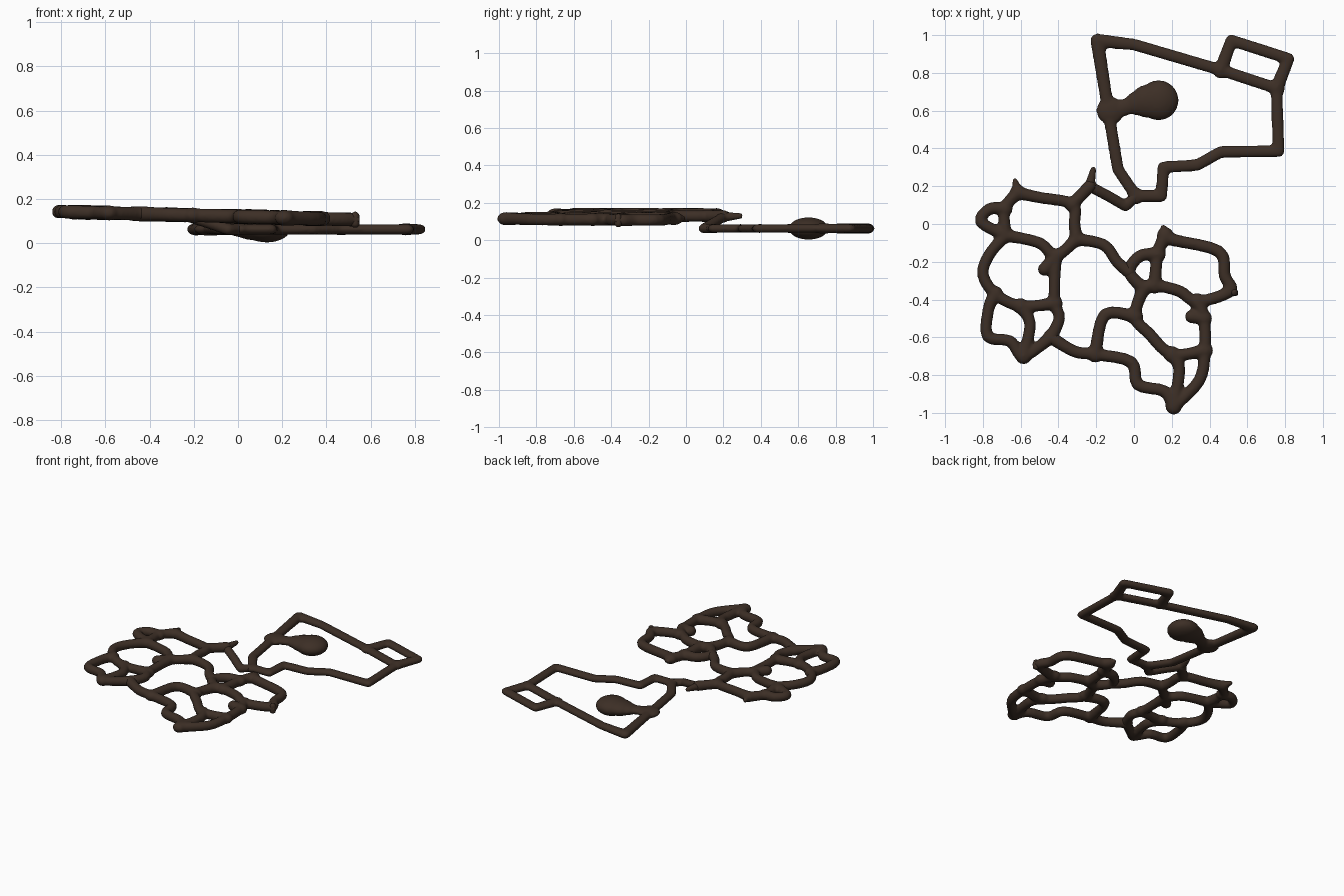
import bpy, bmesh
from mathutils import Vector, Matrix

if "Cube" in bpy.data.objects:
    bpy.data.objects.remove(bpy.data.objects["Cube"])

brown = bpy.data.materials.new("dark brown")
brown.diffuse_color = (0.046, 0.028, 0.019, 1)
brown.use_nodes = True
brown.node_tree.nodes["Principled BSDF"].inputs["Base Color"].default_value = brown.diffuse_color


def ball(bm, p, r, flat):
    m = Matrix.Translation(p) @ Matrix.Diagonal((1, 1, flat, 1))
    bmesh.ops.create_icosphere(bm, subdivisions=3, radius=r, matrix=m)


def rod(bm, a, b, ra, rb, flat):
    """Rounded bar from a to b, flattened in z."""
    d = b - a
    if d.length < 1e-4:
        return
    rot = d.to_track_quat('Z', 'Y').to_matrix().to_4x4()
    vs = bmesh.ops.create_cone(bm, cap_ends=True, segments=20, radius1=ra, radius2=rb,
                               depth=d.length, matrix=rot)["verts"]
    mid = (a + b) / 2
    for v in vs:
        off = v.co.copy()
        along = d.normalized() * off.dot(d.normalized())
        side = off - along
        side.z *= flat
        v.co = mid + along + side
    ball(bm, a, ra, flat)
    ball(bm, b, rb, flat)


def smooth_path(pts, n=4):
    """Catmull-Rom samples through the points."""
    q = [pts[0]] + pts + [pts[-1]]
    out = []
    for i in range(1, len(q) - 2):
        a, b, c, d = q[i - 1:i + 3]
        for k in range(n):
            t = k / n
            out.append(0.5 * (2 * b + (c - a) * t + (2 * a - 5 * b + 4 * c - d) * t * t
                              + (3 * b - a - 3 * c + d) * t ** 3))
    return out + [pts[-1]]


def chain(bm, pts, r, flat, flare=0.0, reach=0.09):
    """Run of bars; the radius grows by flare towards both ends."""
    dist = [0.0]
    for a, b in zip(pts, pts[1:]):
        dist.append(dist[-1] + (b - a).length)
    rad = [r + flare * max(0, 1 - min(s, dist[-1] - s) / reach) for s in dist]
    for i in range(len(pts) - 1):
        rod(bm, pts[i], pts[i + 1], rad[i], rad[i + 1], flat)


def finish(name, bm, iterations):
    me = bpy.data.meshes.new(name)
    bm.to_mesh(me)
    bm.free()
    me.materials.append(brown)
    ob = bpy.data.objects.new(name, me)
    bpy.context.collection.objects.link(ob)
    rm = ob.modifiers.new("fuse", 'REMESH')
    rm.mode = 'VOXEL'
    rm.voxel_size = 0.009
    rm.use_smooth_shade = True
    sm = ob.modifiers.new("soften", 'SMOOTH')
    sm.factor = 0.5
    sm.iterations = iterations


def branch_z(x):
    return 0.121 - 0.027 * x


def network(name, paths, spikes, r):
    """Fuse winding branches, thicker where they meet, with pointed spikes."""
    bm = bmesh.new()
    every = [p for path in paths for p in path]
    for path in paths:
        chain(bm, smooth_path([Vector((x, y, branch_z(x))) for x, y in path]), r, 1, .004)
    for x, y in set(every):
        if every.count((x, y)) > 1:
            ball(bm, (x, y, branch_z(x)), r * 1.4, 0.8)
    for (x, y), (x2, y2) in spikes:
        rod(bm, Vector((x, y, branch_z(x))), Vector((x2, y2, branch_z(x2))), r, .015, 1)
    finish(name, bm, 6)


# left cluster of branches
network("left_branches", [
    [(-.615, .165), (-.5, .14), (-.325, .105), (-.315, .0), (-.305, -.08)],
    [(-.615, .165), (-.685, .08), (-.68, -.06)],
    [(-.685, .08), (-.765, .08), (-.81, .01), (-.68, -.06)],
    [(-.325, .105), (-.235, .2)],
    [(-.68, -.06), (-.5, -.1), (-.415, -.17), (-.305, -.08)],
    [(-.305, -.08), (-.16, -.11), (-.09, -.2), (-.025, -.255)],
    [(-.68, -.06), (-.765, -.16), (-.8, -.265), (-.735, -.37), (-.6, -.435), (-.42, -.42)],
    [(-.415, -.17), (-.42, -.3), (-.42, -.42), (-.395, -.5), (-.44, -.6)],
    [(-.415, -.17), (-.475, -.24)],
    [(-.735, -.37), (-.77, -.45), (-.775, -.595), (-.655, -.62), (-.585, -.7), (-.44, -.6)],
    [(-.6, -.435), (-.55, -.53), (-.585, -.7)],
], [((-.615, .165), (-.63, .23)), ((-.585, -.69), (-.595, -.725))], 0.031)

# right cluster of branches
network("right_branches", [
    [(.165, -.06), (.21, -.085), (.45, -.145), (.48, -.275), (.51, -.355), (.335, -.41),
     (.24, -.355), (.11, -.325), (.05, -.34)],
    [(.165, -.06), (.125, -.16), (.11, -.325)],
    [(.125, -.16), (.03, -.17), (-.025, -.255), (.05, -.34)],
    [(.335, -.41), (.37, -.5), (.375, -.67), (.345, -.83), (.21, -.965)],
    [(.37, -.5), (.305, -.49)],
    [(.05, -.34), (.005, -.49), (.08, -.58), (.2, -.69), (.375, -.67)],
    [(.005, -.49), (-.155, -.48), (-.205, -.69)],
    [(-.44, -.6), (-.315, -.675), (-.205, -.69), (-.015, -.73), (.02, -.85), (.16, -.885),
     (.21, -.965)],
    [(.2, -.69), (.24, -.77), (.21, -.965)],
], [((.165, -.06), (.155, -.015)), ((.5, -.345), (.54, -.37)),
    ((.21, -.965), (.2, -.985))], 0.032)

# vertical drip at the right-hand tip
bm = bmesh.new()
rod(bm, Vector((.53, -.362, .09)), Vector((.53, -.362, .125)), .022, .02, 1)
finish("tip_drip", bm, 2)

# flat angular frame with its small square loop
FRAME_Z = 0.063
frame = [(-.195, .972), (0, .95), (.46, .815), (.755, .718), (.765, .385), (.46, .382),
         (.335, .312), (.155, .3), (.145, .148), (.01, .148), (-.085, .29), (-.125, .53),
         (-.195, .972)]
tab = [(.46, .815), (.515, .972), (.818, .875), (.755, .718)]
bm = bmesh.new()
for path in (frame, tab):
    chain(bm, [Vector((x, y, FRAME_Z)) for x, y in path], .032, .75, .005)
for x, y in ((.46, .815), (.755, .718), (.01, .148)):
    ball(bm, (x, y, FRAME_Z), .046, .55)

# teardrop growing from the left side of the frame
drop = [(-.125, .6, .075), (-.08, .607, .046), (-.03, .625, .046), (.02, .64, .066),
        (.07, .65, .088), (.13, .655, .107)]
for (x, y, r), (x2, y2, r2) in zip(drop, drop[1:]):
    rod(bm, Vector((x, y, FRAME_Z)), Vector((x2, y2, FRAME_Z)), r, r2, .56 if x > -.1 else .4)
finish("frame_and_teardrop", bm, 7)

# link rising from the frame to the branches, ending in a point
bm = bmesh.new()
link = [(.01, .148, .063), (-.045, .095, .063), (-.14, .15, .095), (-.235, .2, .125)]
chain(bm, [Vector(p) for p in link], .029, .9)
rod(bm, Vector(link[-1]), Vector((-.215, .29, .13)), .028, .016, 1)
finish("link", bm, 4)
